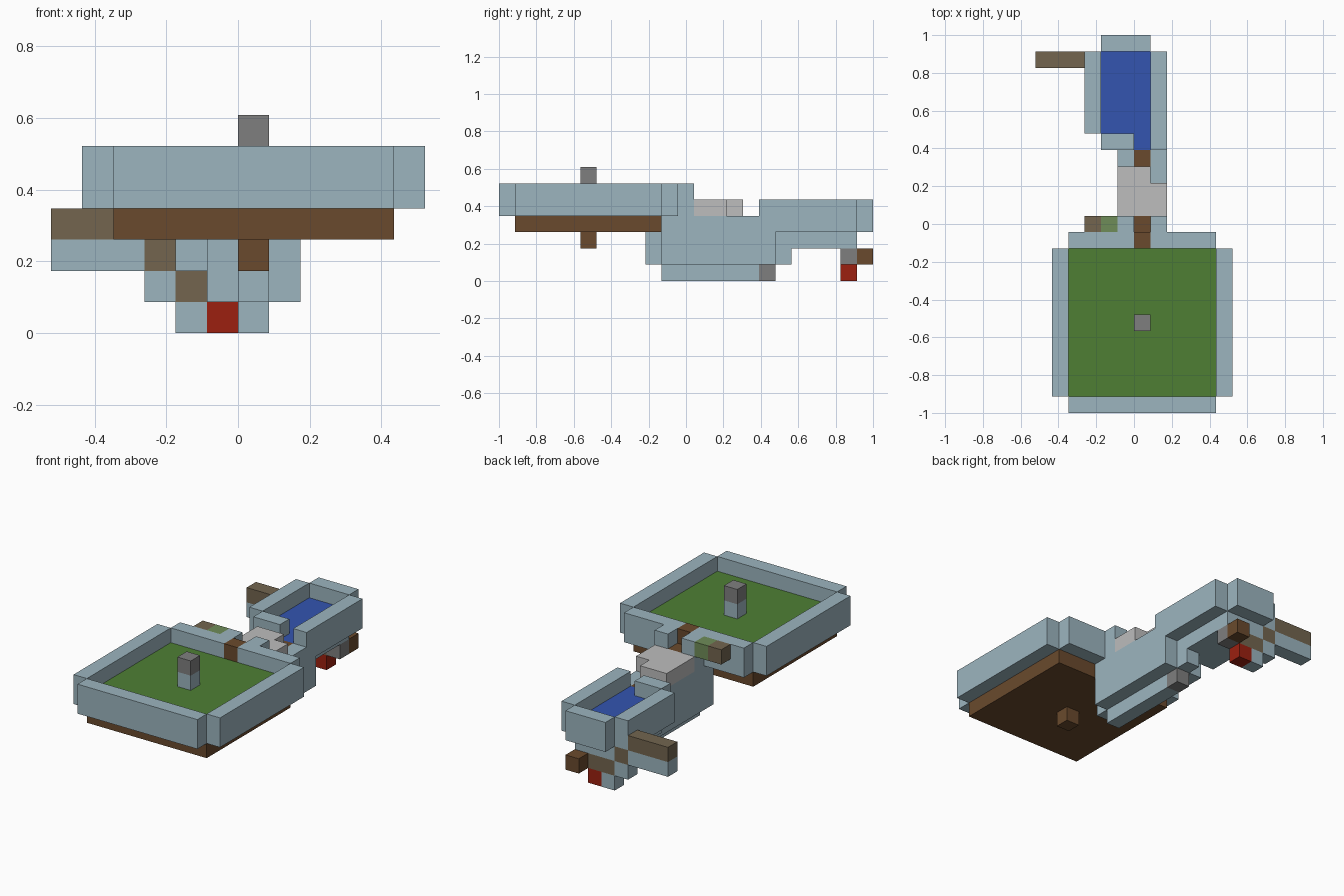
import bpy
import bmesh

cube = bpy.data.objects.get("Cube")
if cube:
    bpy.data.objects.remove(cube, do_unlink=True)

U = 2 / 23  # edge of one block


def linear(c):
    c /= 255
    return c / 12.92 if c <= 0.04045 else ((c + 0.055) / 1.055) ** 2.4


def material(name, hexcode):
    col = [linear(b) for b in bytes.fromhex(hexcode)] + [1.0]
    m = bpy.data.materials.new(name)
    m.use_nodes = True
    m.diffuse_color = col
    bsdf = next(n for n in m.node_tree.nodes if n.type == "BSDF_PRINCIPLED")
    bsdf.inputs["Base Color"].default_value = col
    return m


glass = material("pale_blue", "9CB5BF")
wood = material("brown", "6A4A2D")
drab = material("grey_brown", "73654F")
grass = material("green", "4E7F34")
olive = material("olive_green", "6F8C58")
water = material("blue", "3355B0")
stone = material("grey", "7F7F7F")
pale = material("light_grey", "BDBDBD")
red = material("red", "9C2010")


def blocks(name, mat, *boxes):
    """Each box is three (low, high) ranges counted in blocks."""
    bm = bmesh.new()
    for box in boxes:
        verts = bmesh.ops.create_cube(bm, size=1)["verts"]
        for v in verts:
            p = [lo if c < 0 else hi for c, (lo, hi) in zip(v.co, box)]
            v.co = (p[0] * U, p[1] * U - 1, p[2] * U)
    mesh = bpy.data.meshes.new(name)
    bm.to_mesh(mesh)
    bm.free()
    mesh.materials.append(mat)
    ob = bpy.data.objects.new(name, mesh)
    bpy.context.collection.objects.link(ob)
    return ob


# Large basin: base, filling and open-cornered rim
RIM = (4, 6)
blocks("basin_base", wood, ((-4, 5), (1, 10), (3, 4)))
blocks("basin_filling", grass, ((-4, 5), (1, 10), (4, 5)))
blocks("basin_front_wall", glass, ((-4, 5), (0, 1), RIM))
blocks("basin_back_wall", glass, ((-4, 0), (10, 11), RIM), ((1, 5), (10, 11), RIM))
for side, x in (("right", -5), ("left", 5)):
    blocks("basin_" + side + "_wall", glass, ((x, x + 1), (1, 10), RIM))
blocks("basin_plug", wood, ((0, 1), (5, 6), (2, 3)))
blocks("post", glass, ((0, 1), (5, 6), (5, 6)))
blocks("post_cap", stone, ((0, 1), (5, 6), (6, 7)))

# Gate and side spout behind the basin
blocks("gate", wood, ((0, 1), (10, 11), RIM))
blocks("gate_step", wood, ((0, 1), (11, 12), (4, 5)))
blocks("spout_joint", olive, ((-2, -1), (11, 12), (5, 6)))
blocks("spout_end", drab, ((-3, -2), (11, 12), (5, 6)))

# Channel joining basin and pool
for side, x in (("right", -1), ("left", 1)):
    blocks("channel_" + side + "_wall", glass,
           ((x, x + 1), (10, 17), (1, 3)),
           ((x, x + 1), (10, 16), (3, 4)),
           ((x, x + 1), (11, 12), RIM))
blocks("channel_floor", glass, ((0, 1), (10, 16), (0, 1)))
blocks("channel_drain", stone, ((0, 1), (16, 17), (0, 1)))
blocks("channel_front_end", glass, ((0, 1), (9, 10), (1, 3)))
blocks("channel_back_end", glass, ((0, 1), (17, 18), (1, 2)))
blocks("channel_gate", wood, ((0, 1), (15, 16), (3, 4)))
blocks("channel_cover", pale, ((-1, 2), (12, 14), (4, 5)), ((-1, 1), (14, 15), (4, 5)))

# Pool
SIDE = (3, 5)
blocks("pool_floor", glass, ((-2, 1), (17, 22), (2, 3)))
blocks("pool_water", water, ((-2, 1), (17, 22), (3, 4)), ((0, 1), (16, 17), (3, 4)))
blocks("pool_front_wall", glass, ((-2, 0), (16, 17), SIDE))
blocks("pool_back_wall", glass, ((-2, 1), (22, 23), SIDE))
blocks("pool_right_wall", glass, ((-3, -2), (17, 22), SIDE))
blocks("pool_left_wall", glass, ((1, 2), (16, 22), SIDE))

# Stepped arm under the back of the pool
ROW = (21, 22)
blocks("arm_top", drab, ((-6, -3), ROW, (3, 4)), ((-3, -2), ROW, (2, 3)), ((-2, 0), ROW, (1, 2)))
blocks("arm_support", glass, ((-6, -3), ROW, (2, 3)), ((-3, -2), ROW, (1, 2)), ((-2, -1), ROW, (0, 1)))
blocks("red_block", red, ((-1, 0), ROW, (0, 1)))
blocks("grey_block", stone, ((0, 1), ROW, (1, 2)))
blocks("brown_block", wood, ((0, 1), (22, 23), (1, 2)))
